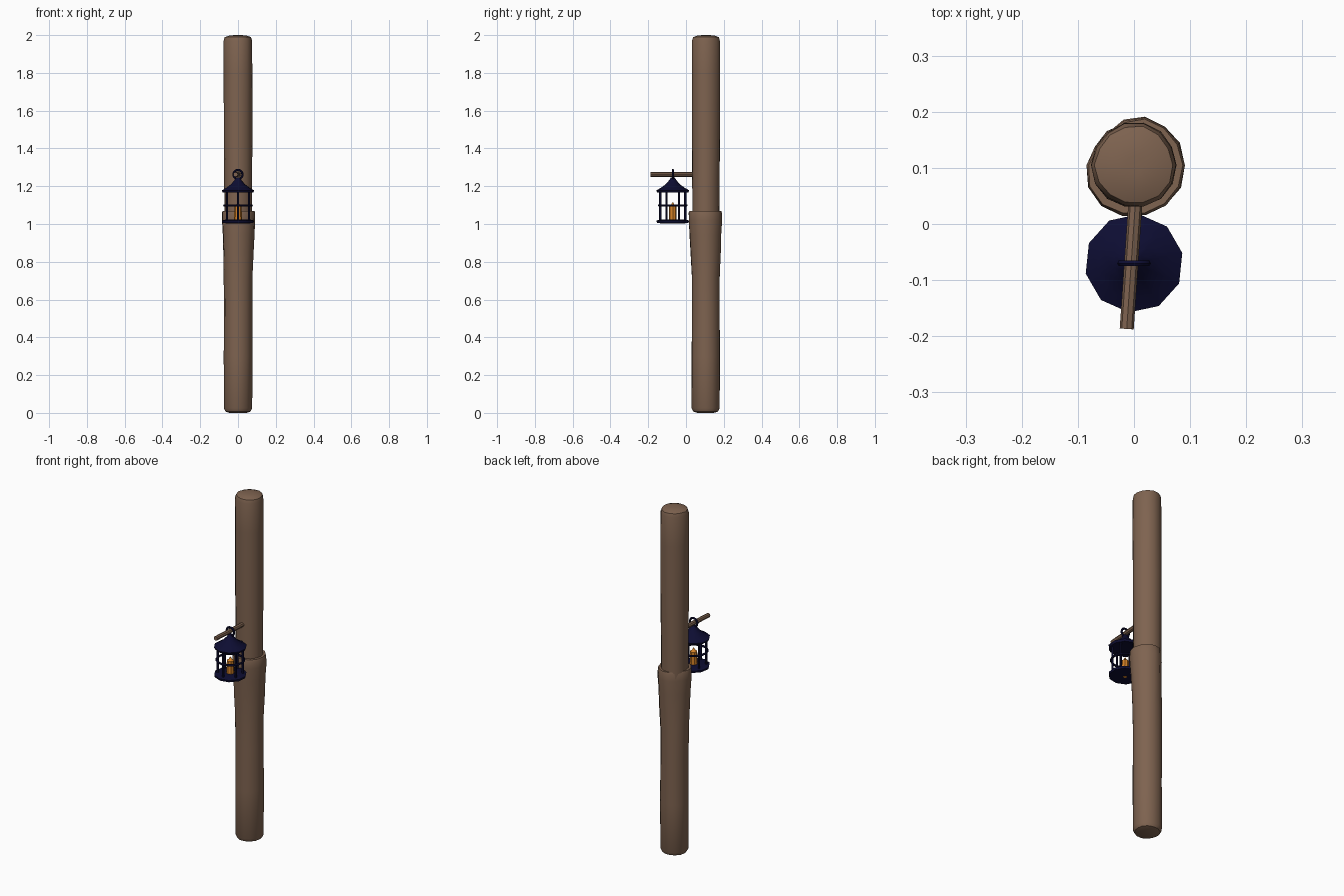
import bpy, bmesh, math, random
from mathutils import Vector

if "Cube" in bpy.data.objects:
    bpy.data.objects.remove(bpy.data.objects["Cube"])
random.seed(4)


def mat(name, c):
    m = bpy.data.materials.new(name)
    m.diffuse_color = (*c, 1)
    m.use_nodes = True
    m.node_tree.nodes["Principled BSDF"].inputs["Base Color"].default_value = m.diffuse_color
    return m


WOOD = mat("brown wood", (0.21, 0.125, 0.08))
IRON = mat("dark navy iron", (0.004, 0.004, 0.032))
GLOW = mat("candle orange", (0.65, 0.22, 0.02))


def finish(bm, name, m, angle=40):
    bmesh.ops.recalc_face_normals(bm, faces=bm.faces)
    me = bpy.data.meshes.new(name)
    bm.to_mesh(me)
    bm.free()
    me.materials.append(m)
    ob = bpy.data.objects.new(name, me)
    bpy.context.collection.objects.link(ob)
    bpy.ops.object.select_all(action='DESELECT')
    ob.select_set(True)
    bpy.context.view_layer.objects.active = ob
    bpy.ops.object.shade_smooth_by_angle(angle=math.radians(angle))
    return ob


def loft(name, centre, levels, sides, m, radius=lambda a, r, z: r, turn=0.0, angle=40):
    """Stack rings of (z, r) around a centre and cap both ends."""
    bm = bmesh.new()
    rings = []
    for z, r in levels:
        ring = []
        for i in range(sides):
            a = turn + math.tau * i / sides
            rr = radius(a, r, z)
            ring.append(bm.verts.new((centre[0] + rr * math.cos(a), centre[1] + rr * math.sin(a), z)))
        rings.append(ring)
    for lo, hi in zip(rings, rings[1:]):
        for i in range(sides):
            j = (i + 1) % sides
            bm.faces.new((lo[i], lo[j], hi[j], hi[i]))
    bm.faces.new(rings[0])
    bm.faces.new(rings[-1])
    return finish(bm, name, m, angle)


def rod(name, a, b, r, sides, m):
    a, b = Vector(a), Vector(b)
    bm = bmesh.new()
    bmesh.ops.create_cone(bm, cap_ends=True, segments=sides, radius1=r, radius2=r, depth=(b - a).length)
    bm.transform((b - a).to_track_quat('Z', 'Y').to_matrix().to_4x4())
    bmesh.ops.translate(bm, verts=bm.verts, vec=(a + b) / 2)
    return finish(bm, name, m)


def torus(name, loc, R, r, m, upright=False):
    bpy.ops.mesh.primitive_torus_add(location=loc, major_radius=R, minor_radius=r,
                                     major_segments=16, minor_segments=6,
                                     rotation=(math.pi / 2 if upright else 0, 0, 0))
    ob = bpy.context.object
    ob.name = name
    ob.data.materials.append(m)
    bpy.ops.object.shade_smooth_by_angle(angle=math.radians(40))


# Post: lower log flares into a lopsided collar, upper log stands in it
def rough(a, r, z):
    return r + 0.0012 * math.sin(3 * a + 2 * z) + random.uniform(-0.0012, 0.0012)


def collar(a, r, z):
    flare = min(max((z - 0.72) / 0.3, 0), 1)
    away = math.cos(a - math.radians(135))      # back left stays narrow
    grow = 0.013 * (1 - max(away, 0) ** 4 * 1.3) + 0.003 * max(-math.sin(a), 0)
    return rough(a, r, z) + flare * grow


POST = (0, 0.105)
loft("lower_log", POST, [(0.0, 0.045), (0.007, 0.066), (0.025, 0.075), (0.3, 0.076), (0.55, 0.075),
                         (0.72, 0.076), (0.85, 0.076), (0.94, 0.076), (1.02, 0.077), (1.06, 0.076),
                         (1.07, 0.072)], 14, WOOD, collar)
loft("upper_log", POST, [(1.0, 0.072), (1.2, 0.073), (1.5, 0.075), (1.8, 0.076), (1.97, 0.075),
                         (1.989, 0.069), (1.998, 0.045), (2.0, 0.015)], 14, WOOD, rough)

# Peg that carries the lantern
rod("peg", (0.004, 0.06, 1.262), (-0.013, -0.187, 1.262), 0.0125, 8, WOOD)

# Lantern
C = (0, -0.07)
T = math.radians(12)
loft("lantern_base", C, [(1.003, 0.06), (1.006, 0.084), (1.018, 0.087), (1.023, 0.07)], 10, IRON, turn=T)
loft("lantern_roof", C, [(1.172, 0.05), (1.166, 0.082), (1.178, 0.088), (1.19, 0.066), (1.21, 0.038),
                         (1.232, 0.019), (1.247, 0.010)], 10, IRON, turn=T)
for i in range(6):
    a = math.tau * (i + 0.5) / 6
    x, y = C[0] + 0.066 * math.cos(a), C[1] + 0.066 * math.sin(a)
    rod("lantern_bar_%d" % i, (x, y, 1.012), (x, y, 1.178), 0.006, 6, IRON)
torus("lantern_band", (*C, 1.099), 0.073, 0.006, IRON)
torus("hanging_ring", (*C, 1.262), 0.024, 0.006, IRON, True)

# Candle, showing slightly beneath the base
loft("candle", C, [(1.0015, 0.01), (1.02, 0.014), (1.022, 0.021), (1.095, 0.019), (1.1, 0.01), (1.115, 0.002)],
     8, GLOW)
